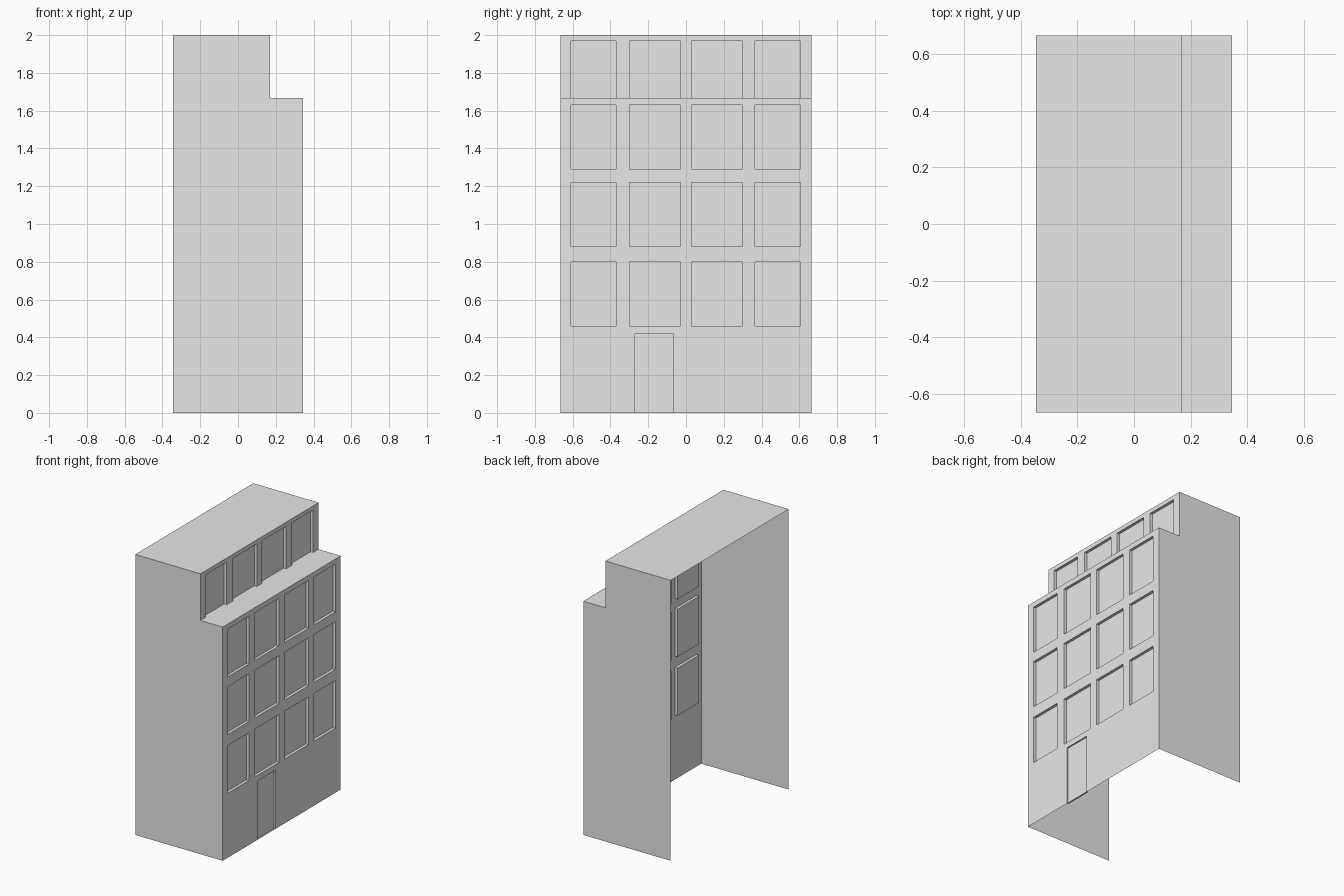
import bpy
import bmesh

cube = bpy.data.objects.get("Cube")
if cube:
    bpy.data.objects.remove(cube, do_unlink=True)

# Overall sizes
BACK, STEP, FRONT = -0.345, 0.17, 0.345
SIDE = 0.665
TERRACE, TOP = 1.667, 2.0
WINDOW_DEPTH, DOOR_DEPTH = 0.02, 0.01

grey = bpy.data.materials.new("light grey")
grey.use_nodes = True
grey.diffuse_color = (0.8, 0.8, 0.8, 1)
grey.node_tree.nodes["Principled BSDF"].inputs["Base Color"].default_value = (0.8, 0.8, 0.8, 1)


def build(name, polygons, merge_flat=False):
    """Make a flat-shaded object from a list of polygons."""
    bm = bmesh.new()
    for points in polygons:
        bm.faces.new([bm.verts.new(p) for p in points])
    bmesh.ops.remove_doubles(bm, verts=bm.verts, dist=0.0005)
    if merge_flat:
        bmesh.ops.dissolve_limit(bm, angle_limit=0.01, verts=bm.verts, edges=bm.edges)
    mesh = bpy.data.meshes.new(name)
    bm.to_mesh(mesh)
    bm.free()
    mesh.materials.append(grey)
    obj = bpy.data.objects.new(name, mesh)
    bpy.context.collection.objects.link(obj)
    return obj


def upright(x, y0, y1, z0, z1):
    """Rectangle facing +x."""
    return [(x, y0, z0), (x, y1, z0), (x, y1, z1), (x, y0, z1)]


def facade(name, x, z0, z1, openings):
    """Wall facing +x with rectangular openings left out."""
    ys = sorted({-SIDE, SIDE} | {y for o in openings for y in o[:2]})
    zs = sorted({z0, z1} | {z for o in openings for z in o[2:]})
    cells = []
    for ya, yb in zip(ys, ys[1:]):
        for za, zb in zip(zs, zs[1:]):
            y, z = (ya + yb) / 2, (za + zb) / 2
            if not any(o[0] < y < o[1] and o[2] < z < o[3] for o in openings):
                cells.append(upright(x, ya, yb, za, zb))
    return build(name, cells, merge_flat=True)


def recess(name, x, opening, depth):
    """Pane set back from the wall, with its four reveals."""
    outer = upright(x, *opening)
    inner = upright(x - depth, *opening)
    polygons = [inner]
    for i in range(4):
        j = (i + 1) % 4
        polygons.append([outer[i], outer[j], inner[j], inner[i]])
    return build(name, polygons)


# Openings
columns = [(-0.61, -0.37), (-0.30, -0.03), (0.03, 0.30), (0.365, 0.605)]
floors = [(0.46, 0.80), (0.88, 1.22), (1.29, 1.63)]
lower_windows = [c + f for f in floors for c in columns]
upper_windows = [c + (TERRACE, 1.97) for c in columns]
door = (-0.27, -0.07, 0.0, 0.42)

# Street wall and set-back top floor
facade("front_wall", FRONT, 0, TERRACE, lower_windows + [door])
facade("upper_wall", STEP, TERRACE, TOP, upper_windows)
for i, w in enumerate(lower_windows):
    recess(f"window_{i + 1}", FRONT, w, WINDOW_DEPTH)
for i, w in enumerate(upper_windows):
    recess(f"upper_window_{i + 1}", STEP, w, WINDOW_DEPTH)
recess("door", FRONT, door, DOOR_DEPTH)

# Stepped side walls; the back and the underside stay open
profile = [(BACK, 0), (FRONT, 0), (FRONT, TERRACE), (STEP, TERRACE), (STEP, TOP), (BACK, TOP)]
build("right_side_wall", [[(x, -SIDE, z) for x, z in profile]])
build("left_side_wall", [[(x, SIDE, z) for x, z in reversed(profile)]])

# Roof and terrace
for name, x0, x1, z in (("roof", BACK, STEP, TOP), ("terrace", STEP, FRONT, TERRACE)):
    build(name, [[(x0, -SIDE, z), (x1, -SIDE, z), (x1, SIDE, z), (x0, SIDE, z)]])
